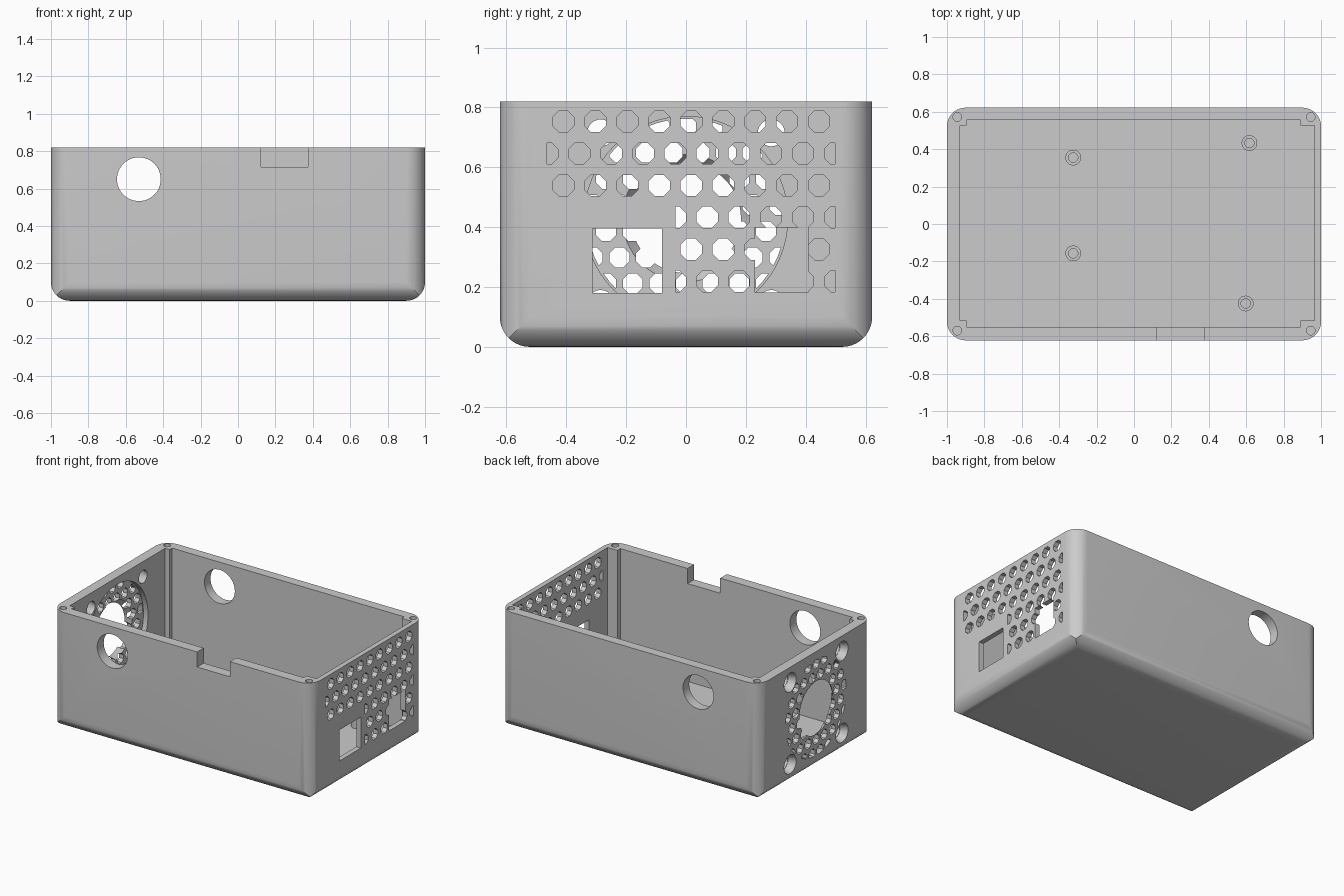
import bpy, bmesh, math

cube = bpy.data.objects.get("Cube")
if cube:
    bpy.data.objects.remove(cube, do_unlink=True)

grey = bpy.data.materials.new("light grey plastic")
grey.use_nodes = True
grey.diffuse_color = (0.6, 0.6, 0.6, 1)
grey.node_tree.nodes["Principled BSDF"].inputs["Base Color"].default_value = (0.6, 0.6, 0.6, 1)


# Helpers: 2D outlines, extruded along an axis
def circle(u, v, r, n=48, turn=0.0):
    return [(u + r * math.cos(turn + 2 * math.pi * i / n),
             v + r * math.sin(turn + 2 * math.pi * i / n)) for i in range(n)]


def octagon(u, v, r):
    return circle(u, v, r, 8, math.pi / 8)


def rect(u0, u1, v0, v1):
    return [(u0, v0), (u1, v0), (u1, v1), (u0, v1)]


def rounded(u0, u1, v0, v1, r, n=10):
    corners = [(u1 - r, v1 - r), (u0 + r, v1 - r), (u0 + r, v0 + r), (u1 - r, v0 + r)]
    return [(u + r * math.cos((k + i / n) * math.pi / 2),
             v + r * math.sin((k + i / n) * math.pi / 2))
            for k, (u, v) in enumerate(corners) for i in range(n + 1)]


def prism(name, outlines, axis, a, b, taper=1.0):
    """Extrude outlines from a to b along an axis; taper scales the b end."""
    bm = bmesh.new()
    for pts in outlines:
        cu = sum(p[0] for p in pts) / len(pts)
        cv = sum(p[1] for p in pts) / len(pts)
        rings = []
        for t, s in ((a, 1.0), (b, taper)):
            ring = []
            for u, v in pts:
                co = [cu + (u - cu) * s, cv + (v - cv) * s]
                co.insert(axis, t)
                ring.append(bm.verts.new(co))
            rings.append(ring)
        lo, hi = rings
        bm.faces.new(lo)
        bm.faces.new(hi)
        for i in range(len(lo)):
            j = (i + 1) % len(lo)
            bm.faces.new((lo[i], lo[j], hi[j], hi[i]))
    bmesh.ops.recalc_face_normals(bm, faces=bm.faces)
    mesh = bpy.data.meshes.new(name)
    bm.to_mesh(mesh)
    bm.free()
    mesh.materials.append(grey)
    obj = bpy.data.objects.new(name, mesh)
    bpy.context.collection.objects.link(obj)
    return obj


def combine(obj, tool, operation="DIFFERENCE"):
    """Apply one boolean and discard the tool."""
    mod = obj.modifiers.new("cut", "BOOLEAN")
    mod.operation, mod.solver, mod.object = operation, "EXACT", tool
    bpy.context.view_layer.update()
    graph = bpy.context.evaluated_depsgraph_get()
    mesh = bpy.data.meshes.new_from_object(obj.evaluated_get(graph))
    obj.modifiers.remove(mod)
    obj.data = mesh
    bpy.data.objects.remove(tool, do_unlink=True)


def finish(obj):
    bpy.ops.object.select_all(action="DESELECT")
    obj.select_set(True)
    bpy.context.view_layer.objects.active = obj
    bpy.ops.object.shade_smooth_by_angle(angle=math.radians(30))


# Outer body: rounded upright corners and rounded bottom edges
W, D, H, R = 1.0, 0.622, 0.82, 0.1
FLOOR = 0.035
body = prism("case_body", [rounded(-W, W, -D, D, R)], 2, -0.1, H)
combine(body, prism("side_profile", [rounded(-W, W, 0, 1.5, R)], 1, -1, 1), "INTERSECT")
combine(body, prism("end_profile", [rounded(-D, D, 0, 1.5, R)], 0, -1.3, 1.3), "INTERSECT")

# Inner pocket leaving a screw post in each corner
pocket = [(-0.895, -0.55), (0.89, -0.55), (0.89, -0.517), (0.965, -0.517),
          (0.965, 0.527), (0.89, 0.527), (0.89, 0.555), (-0.895, 0.555),
          (-0.895, 0.527), (-0.93, 0.527), (-0.93, -0.517), (-0.895, -0.517)]
combine(body, prism("pocket", [pocket], 2, FLOOR, 1))

# Lid screw holes
combine(body, prism("lid_holes", [circle(x, y, 0.023, 24) for x in (-0.945, 0.945)
                                  for y in (-0.57, 0.572)], 2, 0.55, 1))

# Round cable holes through front and back, and the front rim notch
combine(body, prism("cable_hole", [circle(-0.53, 0.65, 0.117)], 1, -0.8, 0.8))
combine(body, prism("rim_notch", [rect(0.122, 0.373, 0.715, 1)], 1, -0.8, -0.5))

# Staggered vent grid on the right-hand end, trimmed to two areas
PITCH, VENT = 0.1068, 0.0385
vents = []
for row in range(6):
    shift = 0.5 * (row % 2)
    for col in range(10):
        vents.append(octagon(-0.41 + (col - shift) * PITCH, 0.753 - row * PITCH, VENT))
grid = prism("vent_grid", vents, 0, 0.9, 1.1)
area = [rect(-0.465, 0.498, 0.486, 0.81), rect(-0.035, 0.498, 0.15, 0.484)]
combine(grid, prism("vent_area", area, 0, 0.85, 1.2), "INTERSECT")
combine(body, grid)

# Connector openings on the same end
combine(body, prism("socket_opening", [rect(-0.313, -0.08, 0.18, 0.395)], 0, 0.91, 1.15))
combine(body, prism("port_opening", [rect(0.23, 0.408, 0.181, 0.398)], 0, 0.92, 1.16))

# Fan end: inner recess, ring of vents, flared centre hole, four screw holes
FZ = 0.43
combine(body, prism("fan_recess", [circle(0, FZ, 0.34, 64)], 0, -0.965, -0.9))
fan = []
for row in range(-4, 4):
    for col in range(-4, 5):
        y = (col + 0.5 * (row % 2 == 0)) * 0.089
        z = FZ + (row + 0.5) * 0.0875
        if 0.17 < math.hypot(y, z - FZ) < 0.35:
            fan.append(octagon(y, z, 0.036))
fan_grid = prism("fan_grid", fan, 0, -1.1, -0.94)
combine(fan_grid, prism("fan_area", [circle(0, FZ, 0.332, 64)], 0, -1.2, -0.8), "INTERSECT")
combine(body, fan_grid)
combine(body, prism("fan_centre", [circle(0, FZ, 0.225, 64)], 0, -0.95, -1.015, 0.76))
screws = [(y, FZ + z) for y in (-0.285, 0.285) for z in (-0.285, 0.285)]
combine(body, prism("fan_screws", [circle(y, z, 0.045, 24) for y, z in screws], 0, -1.1, -0.91))
combine(body, prism("fan_sinks", [circle(y, z, 0.068, 24) for y, z in screws],
                    0, -1.005, -0.95, 0.7))
finish(body)

# Board standoffs on the floor
spots = [(-0.325, 0.355), (0.617, 0.433), (-0.325, -0.157), (0.597, -0.425)]
for i, (x, y) in enumerate(spots):
    post = prism(f"standoff_{i + 1}", [circle(x, y, 0.042, 24)], 2, FLOOR - 0.01, 0.11)
    combine(post, prism("pilot", [circle(x, y, 0.025, 24)], 2, FLOOR, 0.2))
    finish(post)
